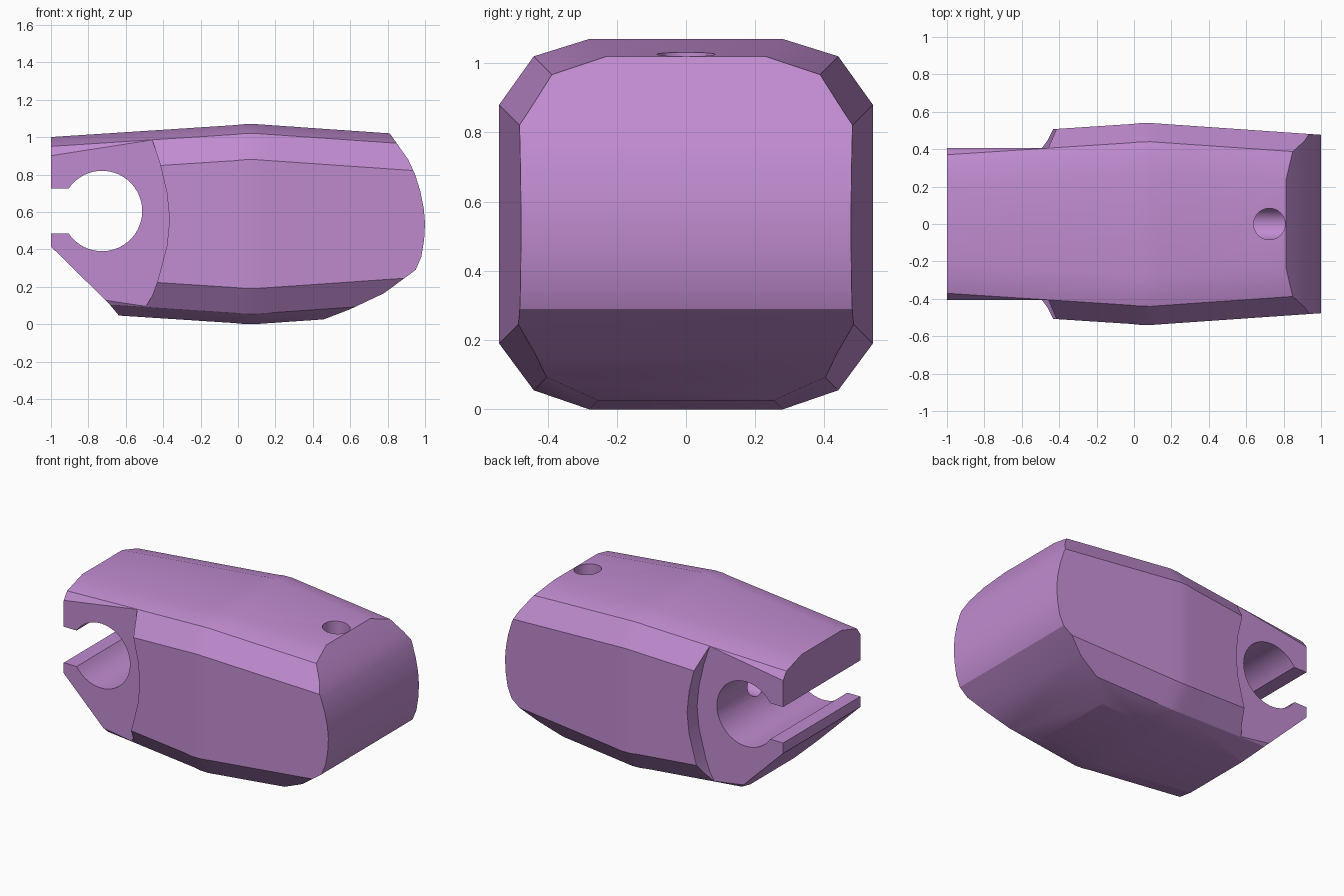
import bpy, bmesh, math
from mathutils import Vector

if "Cube" in bpy.data.objects:
    bpy.data.objects.remove(bpy.data.objects["Cube"])

purple = bpy.data.materials.new("soft purple")
purple.diffuse_color = (0.53, 0.26, 0.63, 1)
purple.use_nodes = True
purple.node_tree.nodes["Principled BSDF"].inputs["Base Color"].default_value = purple.diffuse_color


def loft(name, rings):
    """Closed solid through rings of equal point count."""
    bm = bmesh.new()
    loops = [[bm.verts.new(p) for p in ring] for ring in rings]
    n = len(loops[0])
    for a, b in zip(loops, loops[1:]):
        for i in range(n):
            bm.faces.new((a[i], a[(i + 1) % n], b[(i + 1) % n], b[i]))
    bm.faces.new(loops[0][::-1])
    bm.faces.new(loops[-1])
    bmesh.ops.recalc_face_normals(bm, faces=bm.faces)
    me = bpy.data.meshes.new(name)
    bm.to_mesh(me)
    bm.free()
    me.materials.append(purple)
    ob = bpy.data.objects.new(name, me)
    bpy.context.collection.objects.link(ob)
    return ob


def prism(name, profile, y0, y1):
    """Extrude an (x, z) profile along y."""
    return loft(name, [[(x, y, z) for x, z in profile] for y in (y0, y1)])


def cylinder(name, start, end, r, n=32):
    start, end = Vector(start), Vector(end)
    q = (end - start).to_track_quat('Z', 'Y')
    ring = [q @ Vector((r * math.cos(t), r * math.sin(t), 0))
            for t in (2 * math.pi * i / n for i in range(n))]
    return loft(name, [[c + p for p in ring] for c in (start, end)])


def boolean(ob, cutter, op):
    m = ob.modifiers.new("bool", 'BOOLEAN')
    m.operation, m.solver, m.object = op, 'EXACT', cutter
    bpy.context.view_layer.objects.active = ob
    bpy.ops.object.modifier_apply(modifier=m.name)
    bpy.data.objects.remove(cutter)


# Housing: bevelled cross-section, widest just past the middle
half = [(0.28, 0.0), (0.44, 0.055), (0.54, 0.19),
        (0.54, 0.88), (0.44, 1.02), (0.28, 1.07)]
section = half + [(-y, z) for y, z in reversed(half)]


def ring(x, inset):
    return [(x, y - math.copysign(inset, y), z + (inset if z < 0.5 else -inset))
            for y, z in section]


body = loft("housing", [ring(-1.1, 0.076), ring(-0.02, 0.006), ring(0.03, 0.001),
                        ring(0.09, 0.0), ring(0.16, 0.005), ring(1.1, 0.07)])

# Side outline: rounded nose, sloped chin
outline = [(-1, 1.2), (-1, 0.415), (-0.69, 0.11), (-0.64, 0.05), (-0.54, -0.08),
           (0.2, -0.08), (0.47, 0.03), (0.6, 0.08), (0.78, 0.165), (0.95, 0.29),
           (0.98, 0.36), (0.995, 0.45), (1.0, 0.54), (0.993, 0.62), (0.975, 0.71),
           (0.947, 0.8), (0.91, 0.88), (0.81, 1.022), (0.685, 1.2)]
boolean(body, prism("outline", outline, -0.8, 0.8), 'INTERSECT')

# Stepped-in cheeks with a curved shoulder
shoulder = [(-0.44, 1.1), (-0.46, 0.99), (-0.415, 0.85), (-0.38, 0.7), (-0.366, 0.56),
            (-0.38, 0.42), (-0.43, 0.23), (-0.46, 0.15), (-0.495, 0.09), (-0.56, -0.05)]
for side in (-1, 1):
    cheek = prism("cheek", [(-1.2, 1.1)] + shoulder + [(-1.2, -0.05)],
                  side * 0.406, side * 0.8)
    boolean(body, cheek, 'DIFFERENCE')

# Keyhole bore open to the left end
cx, cz, r = -0.727, 0.605, 0.215
a = math.asin(0.12 / r)
arc = [(cx + r * math.cos(t), cz + r * math.sin(t))
       for t in (-math.pi + a + (2 * math.pi - 2 * a) * i / 40 for i in range(41))]
keyhole = [(-1.2, cz - 0.12)] + arc + [(-1.2, cz + 0.12)]
boolean(body, prism("keyhole", keyhole, -0.8, 0.8), 'DIFFERENCE')

# Top port meeting a lengthwise channel from the bore
boolean(body, cylinder("channel", (-0.7, 0, cz), (0.85, 0, cz), 0.086), 'DIFFERENCE')
boolean(body, cylinder("port", (0.724, 0, cz), (0.724, 0, 1.3), 0.084), 'DIFFERENCE')

# Smooth shading with sharp bevel edges
body.select_set(True)
bpy.context.view_layer.objects.active = body
bpy.ops.object.shade_smooth_by_angle(angle=math.radians(30))
wn = body.modifiers.new("even shading", 'WEIGHTED_NORMAL')
wn.keep_sharp = True
